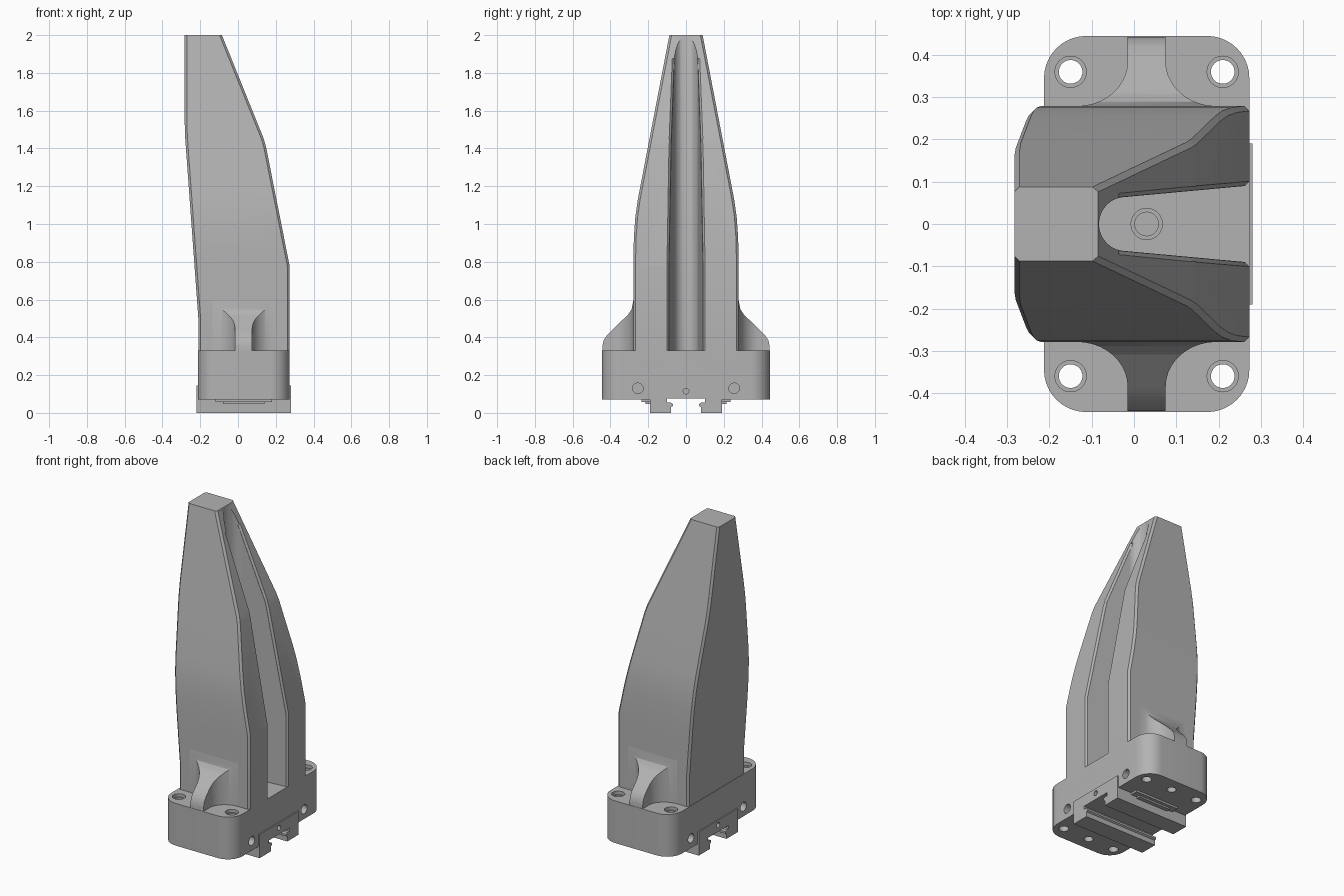
import bpy, bmesh, math

if "Cube" in bpy.data.objects:
    bpy.data.objects.remove(bpy.data.objects["Cube"], do_unlink=True)

grey = bpy.data.materials.new("machined_grey")
grey.use_nodes = True
colour = (0.45, 0.45, 0.45, 1)
grey.diffuse_color = colour
grey.node_tree.nodes["Principled BSDF"].inputs["Base Color"].default_value = colour


def finish_mesh(name, bm):
    bmesh.ops.recalc_face_normals(bm, faces=bm.faces)
    mesh = bpy.data.meshes.new(name)
    bm.to_mesh(mesh)
    bm.free()
    mesh.materials.append(grey)
    ob = bpy.data.objects.new(name, mesh)
    bpy.context.collection.objects.link(ob)
    return ob


def loft(name, rings):
    """Skin closed rings of equal length and cap both ends."""
    bm = bmesh.new()
    loops = [[bm.verts.new(p) for p in ring] for ring in rings]
    n = len(loops[0])
    for a, b in zip(loops, loops[1:]):
        for i in range(n):
            j = (i + 1) % n
            bm.faces.new((a[i], a[j], b[j], b[i]))
    bm.faces.new(loops[0])
    bm.faces.new(loops[-1])
    return finish_mesh(name, bm)


def prism(name, axis, points, lo, hi):
    """Extrude a 2D outline along an axis."""
    place = {"x": lambda u, v, t: (t, u, v),
             "y": lambda u, v, t: (u, t, v),
             "z": lambda u, v, t: (u, v, t)}[axis]
    return loft(name, [[place(u, v, t) for u, v in points] for t in (lo, hi)])


def circle(u, v, r, n=32):
    return [(u + r * math.cos(2 * math.pi * i / n), v + r * math.sin(2 * math.pi * i / n))
            for i in range(n)]


def rect(u0, u1, v0, v1):
    return [(u0, v0), (u1, v0), (u1, v1), (u0, v1)]


def mirrored(half):
    """Close a half outline across u = 0."""
    return half + [(-u, v) for u, v in reversed(half)]


def apply(ob, kind, **settings):
    mod = ob.modifiers.new(kind, kind)
    for key, value in settings.items():
        setattr(mod, key, value)
    bpy.context.view_layer.objects.active = ob
    bpy.ops.object.modifier_apply(modifier=mod.name)


def boolean(ob, cutter, operation="DIFFERENCE"):
    apply(ob, "BOOLEAN", object=cutter, operation=operation, solver="EXACT")
    bpy.data.objects.remove(cutter, do_unlink=True)


MID = 0.03      # centre of the base along x
TOP = 0.33      # upper face of the base

# Tapered tower: side outline crossed with end outline
tower = prism("tower", "y", [
    (-0.324 + 0.2, 2.1), (-0.085, 2), (0.135, 1.455), (0.148, 1.41), (0.273, 0.78), (0.273, 0.25),
    (-0.21, 0.25), (-0.21, 0.5), (-0.272, 1.35), (-0.28, 1.46), (-0.283, 1.56), (-0.283, 2.1)],
    -0.5, 0.5)
half_end = [(0.279, 0.2), (0.279, 0.8), (0.276, 0.93), (0.268, 1.04), (0.255, 1.13),
            (0.088, 2), (0.06, 2.15)]
boolean(tower, prism("end_cutter", "x", mirrored(half_end), -0.6, 0.6), "INTERSECT")
apply(tower, "BEVEL", width=0.012, segments=1, limit_method="ANGLE",
      angle_limit=math.radians(40))
boolean(tower, prism("tip_cutter", "z", rect(-1, 1, -1, 1), 2, 2.5))


# Round-ended groove that widens toward the open side
def groove_half_width(x):
    return 0.064 + (x + 0.02) * 0.092


arc = [(-0.02 + 0.063 * math.cos(a), 0.064 * math.sin(a))
       for a in (math.pi * (0.5 + i / 16) for i in range(17))]
w = groove_half_width(0.4)
boolean(tower, prism("groove_cutter", "z", arc + [(0.4, -w), (0.4, w)], 0.1, 2.2))

# Chamfer along the groove rim
rings = []
for x, z, nx, nz in ((-0.035, 1.876, 0.93, 0.37), (0.142, 1.435, 0.96, 0.28),
                     (0.273, 0.78, 1, 0.1), (0.273, 0.2, 1, 0)):
    w = groove_half_width(x)
    outer, inner = 0.02, -0.01
    rings.append([(x + nx * d, y, z + nz * d) for d, y in
                  ((outer, w + 0.03), (inner, w), (inner, -w), (outer, -w - 0.03))])
boolean(tower, loft("rim_cutter", rings))

# Base block with rounded vertical corners
base = prism("base", "z", rect(-0.213, 0.273, -0.445, 0.445), 0.07, TOP)
bm = bmesh.new()
bm.from_mesh(base.data)
corners = [e for e in bm.edges if abs(e.verts[0].co.z - e.verts[1].co.z) > 0.1]
bmesh.ops.bevel(bm, geom=corners, offset=0.1, segments=10, profile=0.5, affect="EDGES")
bm.to_mesh(base.data)
bm.free()

# Bolt holes with wider mouths, and side ports
for s in (1, -1):
    for x in (MID - 0.18, MID + 0.18):
        boolean(base, prism("hole", "z", circle(x, s * 0.36, 0.028), 0, 0.5))
        boolean(base, prism("mouth", "z", circle(x, s * 0.36, 0.037), TOP - 0.02, 0.5))
    boolean(base, prism("underside_hole", "z", circle(MID, s * 0.36, 0.026), 0, 0.17))
    boolean(base, prism("port", "x", circle(s * 0.255, 0.13, 0.028), 0.17, 0.4))
    boolean(base, prism("port", "x", circle(s * 0.255, 0.13, 0.028), -0.4, -0.11))
boolean(base, prism("floor_hole", "z", circle(MID, 0, 0.028), 0.2, 0.5))
boolean(base, prism("floor_mouth", "z", circle(MID, 0, 0.037), TOP - 0.02, 0.5))
boolean(base, prism("recess", "x", rect(-0.188, 0.188, 0, 0.143), -0.5, 0.5))

# Sliding carriage with rail channel
carriage = prism("carriage", "x", rect(-0.19, 0.19, 0, 0.145), -0.22, 0.28)
channel = [(0.08, -0.05), (0.08, 0.03), (0.07, 0.036), (0.07, 0.048), (0.08, 0.055),
           (0.1, 0.055), (0.1, 0.075)]
boolean(carriage, prism("channel_cutter", "x", mirrored(channel), -0.5, 0.5))
for lo, hi in ((0.25, 0.4), (-0.4, -0.19)):
    boolean(carriage, prism("oil_hole", "x", circle(0, 0.115, 0.015, 16), lo, hi))

# Stepped tabs beside the carriage, and flared ribs against the tower
parts = [tower, base, carriage]
for s, side in ((1, "back"), (-1, "front")):
    def span(lo, hi):
        return sorted((s * lo, s * hi))
    parts.append(prism(side + "_tab", "z", rect(MID - 0.15, MID + 0.15, *span(0.18, 0.235)),
                       0.058, 0.075))
    parts.append(prism(side + "_lower_tab", "z", rect(MID - 0.11, MID + 0.11, *span(0.18, 0.215)),
                       0.048, 0.06))

    flare = [(0.165 - 0.12 * math.sin(a), 0.385 - 0.106 * math.cos(a))
             for a in (math.pi / 2 * i / 10 for i in range(11))]
    half_plan = [(0.165, 0.25)] + flare + [(0.045, 0.445)]
    rib = prism(side + "_rib", "z", [(MID + u, s * v) for u, v in mirrored(half_plan)], 0.3, 0.75)
    slope = [(0.2, 0.2), (0.443, 0.2), (0.443, 0.35), (0.436, 0.385), (0.418, 0.412),
             (0.39, 0.44), (0.307, 0.52), (0.288, 0.548), (0.278, 0.6), (0.2, 0.6)]
    boolean(rib, prism("slope_cutter", "x", [(s * v, z) for v, z in slope], -0.4, 0.4),
            "INTERSECT")
    parts.append(rib)

# Smooth shading with crisp edges
bpy.ops.object.select_all(action="DESELECT")
for ob in parts:
    ob.select_set(True)
bpy.context.view_layer.objects.active = tower
bpy.ops.object.shade_smooth_by_angle(angle=math.radians(28))
